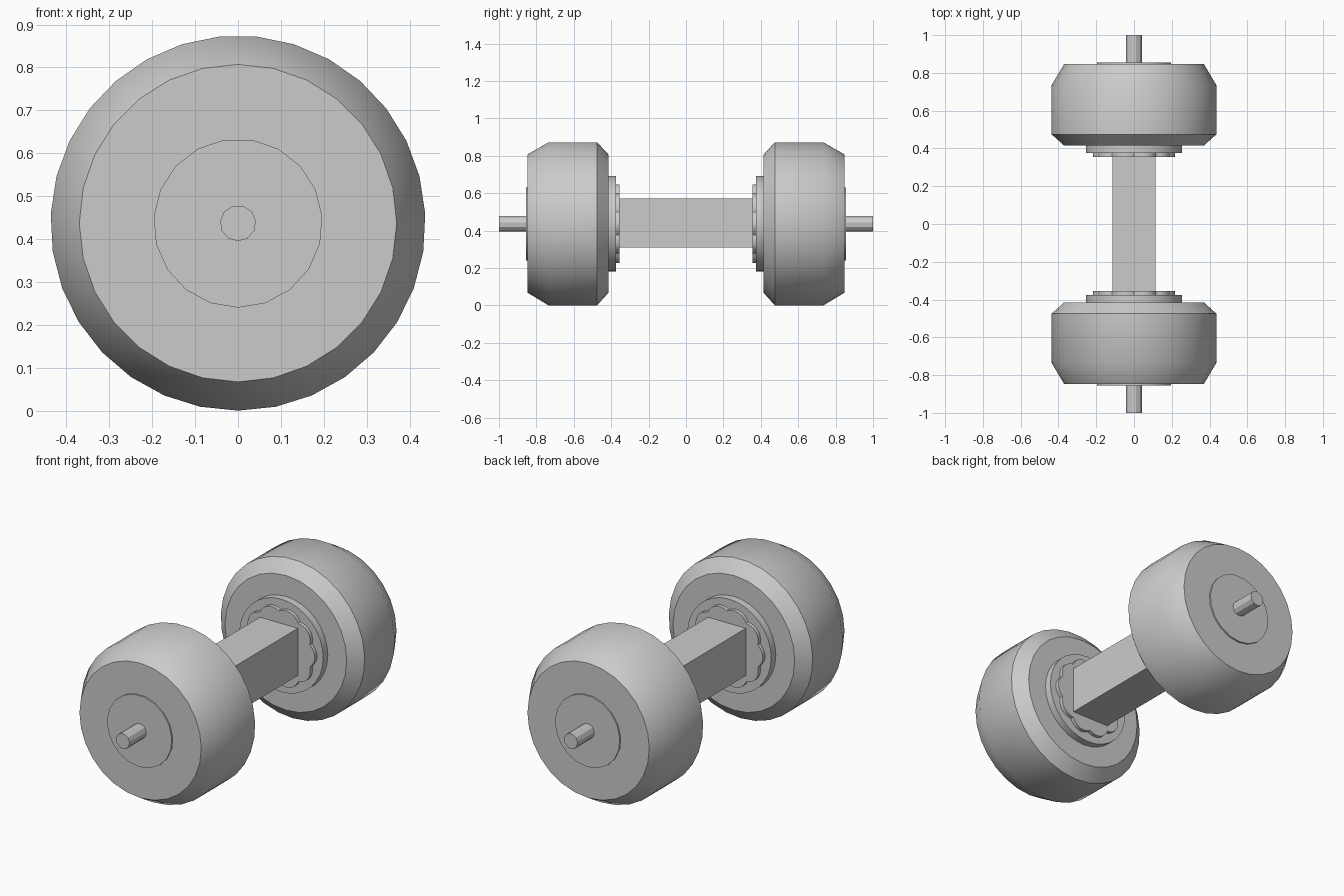
import bpy
import bmesh
from math import sin, cos, pi, radians

cube = bpy.data.objects.get("Cube")
if cube:
    bpy.data.objects.remove(cube, do_unlink=True)

AXIS_Z = 0.437

grey = bpy.data.materials.new("plain_grey")
grey.use_nodes = True
colour = (0.6, 0.6, 0.6, 1)
grey.diffuse_color = colour
grey.node_tree.nodes["Principled BSDF"].inputs["Base Color"].default_value = colour


def ring(bm, y, radius, sides, lobes=0, depth=0):
    """Closed loop around the axle, first vertex at the bottom."""
    verts = []
    for i in range(sides):
        a = 2 * pi * i / sides
        r = radius - depth * (1 - abs(sin(lobes * a / 2)))
        verts.append(bm.verts.new((r * sin(a), y, AXIS_Z - r * cos(a))))
    edges = [bm.edges.new((verts[i - 1], verts[i])) for i in range(sides)]
    return verts, edges


def lathe(name, stations, side, **scallop):
    """Loft rings (y, radius, sides) along the axle and cap both ends."""
    bm = bmesh.new()
    rings = [ring(bm, side * y, r, n, **scallop) for y, r, n in stations]
    for a, b in zip(rings, rings[1:]):
        bmesh.ops.bridge_loops(bm, edges=a[1] + b[1])
    for verts, _ in (rings[0], rings[-1]):
        bm.faces.new(verts)
    bmesh.ops.recalc_face_normals(bm, faces=bm.faces)
    mesh = bpy.data.meshes.new(name)
    bm.to_mesh(mesh)
    bm.free()
    obj = bpy.data.objects.new(name, mesh)
    bpy.context.collection.objects.link(obj)
    mesh.materials.append(grey)
    bpy.ops.object.select_all(action="DESELECT")
    obj.select_set(True)
    bpy.context.view_layer.objects.active = obj
    bpy.ops.object.shade_smooth_by_angle(angle=radians(32))
    return obj


for end, side in (("front", -1), ("back", 1)):
    # Wheel with a wide outer chamfer and a short inner one
    lathe(end + "_wheel", [(0.415, 0.37, 28), (0.475, AXIS_Z, 31),
                           (0.735, AXIS_Z, 31), (0.847, 0.37, 28)], side)
    # Hub cap and protruding axle stub
    lathe(end + "_hub_cap", [(0.84, 0.197, 19), (0.855, 0.197, 19)], side)
    lathe(end + "_axle_stub", [(0.84, 0.042, 11), (1.0, 0.042, 11)], side)
    # Inner flange and scalloped collar
    lathe(end + "_flange", [(0.375, 0.255, 32), (0.42, 0.255, 32)], side)
    lathe(end + "_scalloped_collar", [(0.355, 0.218, 80), (0.38, 0.218, 80)],
          side, lobes=10, depth=0.02)

# Square beam joining the two wheels
bpy.ops.mesh.primitive_cube_add(size=1, location=(0, 0, 0.44))
beam = bpy.context.object
beam.name = "axle_beam"
beam.scale = (0.23, 0.73, 0.26)
beam.data.materials.append(grey)
